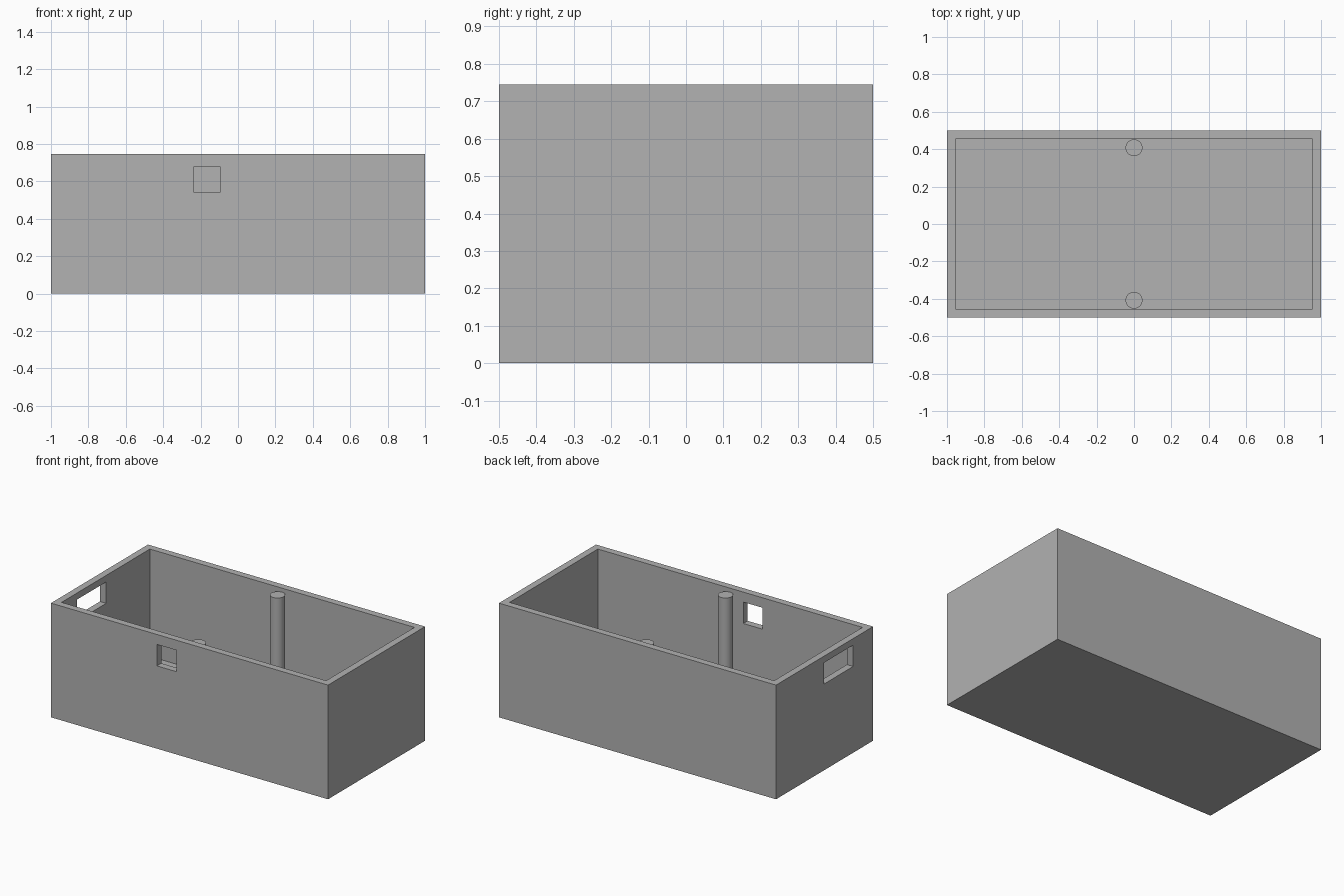
import bpy
import math

if "Cube" in bpy.data.objects:
    bpy.data.objects.remove(bpy.data.objects["Cube"], do_unlink=True)

HEIGHT, WALL = 0.745, 0.045

# Plain grey plastic
grey = bpy.data.materials.new("grey")
grey.use_nodes = True
colour = (0.445, 0.445, 0.445, 1)
grey.diffuse_color = colour
grey.node_tree.nodes["Principled BSDF"].inputs["Base Color"].default_value = colour


def box(name, low, high):
    """Axis-aligned box between two corners."""
    bpy.ops.mesh.primitive_cube_add(size=1, location=[(a + b) / 2 for a, b in zip(low, high)])
    obj = bpy.context.object
    obj.name = name
    obj.scale = [b - a for a, b in zip(low, high)]
    bpy.ops.object.transform_apply(location=True, rotation=True, scale=True)
    obj.data.materials.append(grey)
    return obj


def cut(target, name, low, high):
    """Subtract a box from the target, then discard the cutter."""
    cutter = box(name, low, high)
    cutter.hide_render = True
    mod = target.modifiers.new(name, 'BOOLEAN')
    mod.operation = 'DIFFERENCE'
    mod.solver = 'EXACT'
    mod.object = cutter
    bpy.context.view_layer.objects.active = target
    bpy.ops.object.modifier_apply(modifier=mod.name)
    bpy.data.objects.remove(cutter, do_unlink=True)


# Open-topped case with a hollow interior
case = box("case", (-1, -0.5, 0), (1, 0.5, HEIGHT))
cut(case, "cavity", (WALL - 1, WALL - 0.5, WALL), (1 - WALL, 0.5 - WALL, 1))

# Openings in the front wall and the right-hand end wall
cut(case, "front_opening", (-0.235, -0.6, 0.54), (-0.095, -0.4, 0.68))
cut(case, "end_opening", (-1.1, -0.295, 0.563), (-0.9, 0.005, 0.702))

# Mounting posts rising from the floor beside the long walls
POST_TOP, POST_BASE = 0.72, WALL - 0.01
for name, side in (("front_post", -1), ("back_post", 1)):
    bpy.ops.mesh.primitive_cylinder_add(
        vertices=48, radius=0.045, depth=POST_TOP - POST_BASE,
        location=(0, side * 0.408, (POST_TOP + POST_BASE) / 2))
    post = bpy.context.object
    post.name = name
    post.data.materials.append(grey)
    bpy.ops.object.shade_smooth_by_angle(angle=math.radians(30))
